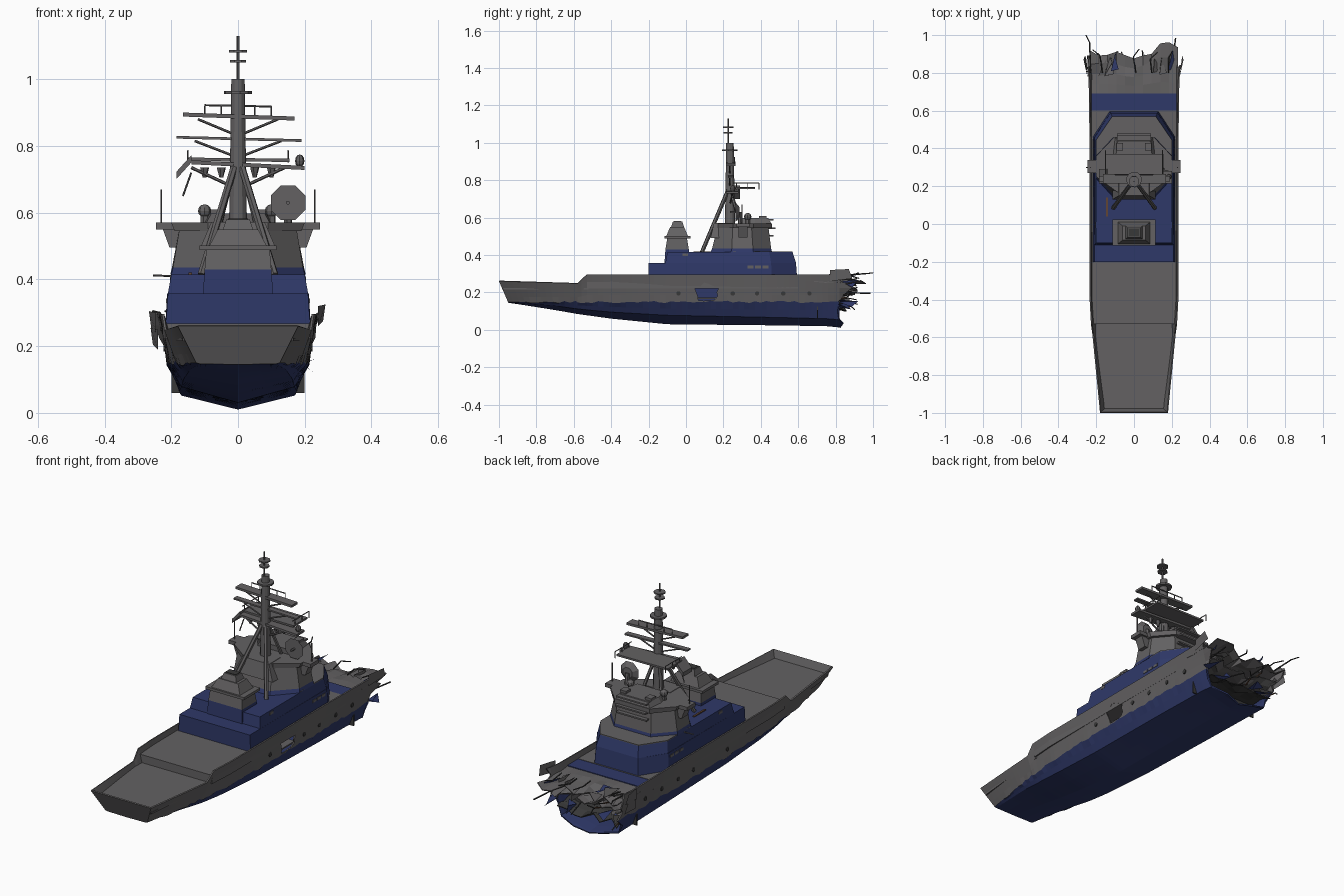
import bpy, bmesh, math, random
from mathutils import Vector

if "Cube" in bpy.data.objects:
    bpy.data.objects.remove(bpy.data.objects["Cube"])
random.seed(7)
R = random.uniform

def material(name, c):
    m = bpy.data.materials.new(name)
    m.diffuse_color = (*c, 1)
    m.use_nodes = True
    m.node_tree.nodes["Principled BSDF"].inputs["Base Color"].default_value = m.diffuse_color
    return m
GREY = material("weathered grey", (0.125, 0.12, 0.123))
BLUE = material("navy blue", (0.028, 0.04, 0.14))
DARK = material("dark interior", (0.04, 0.04, 0.04))
RUST = material("rust", (0.12, 0.06, 0.035))

def mesh(name, verts, faces, mats, rule=None, fix=True):
    me = bpy.data.meshes.new(name)
    me.from_pydata([tuple(v) for v in verts], [], faces)
    for m in mats:
        me.materials.append(m)
    if fix:
        bm = bmesh.new(); bm.from_mesh(me)
        bmesh.ops.recalc_face_normals(bm, faces=bm.faces)
        bm.to_mesh(me); bm.free()
    if rule:
        for p in me.polygons:
            p.material_index = rule(p)
    ob = bpy.data.objects.new(name, me)
    bpy.context.collection.objects.link(ob)
    return ob

def prism(name, bot, top, zb, zt, mat, top_mat=None):
    n = len(bot)
    v = [(x, y, zb) for x, y in bot] + [(x, y, zt) for x, y in top]
    f = [(i, (i+1) % n, n+(i+1) % n, n+i) for i in range(n)]
    f += [tuple(range(n))[::-1], tuple(range(n, 2*n))]
    return mesh(name, v, f, [mat, top_mat or mat], lambda p: int(p.normal.z > 0.9))

def sym(half):  # right-hand outline, mirrored to the left
    return half + [(-x, y) for x, y in reversed(half)]

def rect(x0, x1, y0, y1):
    return [(x0, y0), (x1, y0), (x1, y1), (x0, y1)]

def box(name, x0, x1, y0, y1, z0, z1, mat):
    r = rect(x0, x1, y0, y1)
    return prism(name, r, r, z0, z1, mat)

def rod(name, a, b, r, mat=GREY, n=6, r2=None):
    a, b = Vector(a), Vector(b)
    r2 = r if r2 is None else r2
    d = (b-a).normalized()
    u = d.orthogonal().normalized(); w = d.cross(u)
    ang = [2*math.pi*(i+.5)/n for i in range(n)]
    v = [p + (u*math.cos(t) + w*math.sin(t))*s for p, s in ((a, r), (b, r2)) for t in ang]
    f = [(i, (i+1) % n, n+(i+1) % n, n+i) for i in range(n)]
    f += [tuple(range(n)), tuple(range(n, 2*n))]
    return mesh(name, v, f, [mat])

def ball(name, c, r, sz=1):
    bm = bmesh.new()
    bmesh.ops.create_uvsphere(bm, u_segments=8, v_segments=6, radius=r)
    for v in bm.verts:
        v.co = Vector((v.co.x, v.co.y, v.co.z*sz)) + Vector(c)
    me = bpy.data.meshes.new(name); bm.to_mesh(me); bm.free()
    me.materials.append(GREY)
    bpy.context.collection.objects.link(bpy.data.objects.new(name, me))

# Hull: y, keel z, chine x, chine z, waterline x, gunwale x, gunwale z
KEYS = [(-.95, .145, .115, .147, .125, .18, .26), (-.7, .105, .145, .128, .17, .208, .252),
        (-.58, .085, .155, .112, .185, .221, .248), (-.53, .078, .16, .107, .19, .228, .295),
        (-.4, .06, .165, .095, .203, .235, .295), (-.1, .03, .17, .078, .212, .235, .295),
        (.4, .025, .175, .068, .214, .235, .295), (.75, .02, .175, .06, .208, .24, .295),
        (.85, .01, .17, .052, .2, .247, .3)]

def station(y):
    for a, b in zip(KEYS, KEYS[1:]):
        if y <= b[0]:
            t = (y-a[0])/(b[0]-a[0])
            return [p+(q-p)*t for p, q in zip(a, b)]
    return list(KEYS[-1])

ys = sorted({round(-.95+.03*i, 3) for i in range(61)} | {-.58, -.53})
verts = []
for y in ys:
    _, zk, xc, zc, xw, xg, zg = station(y)
    half = []
    segs = [((xg, zg), (xw, .15), 4), ((xw, .15), (xc, zc), 2), ((xc, zc), (0, zk), 2)]
    for (x0, z0), (x1, z1), n in segs:
        half += [(x0+(x1-x0)*i/n, z0+(z1-z0)*i/n) for i in range(n)]
    ring = [(-x, z, j) for j, (x, z) in enumerate(half)] + [(0, zk, 8)]
    ring += [(x, z, j) for j, (x, z) in reversed(list(enumerate(half)))]
    for x, z, j in ring:
        yy = y - .05*(z-.145)/.115*max(0, min(1, (-.6-y)/.35))
        if j == 4 and y > -.85:
            z += R(-.008, .006)                    # ragged paint line
        if y > .84:                                # torn bow edge
            yy += R(-.04, .05); x *= R(.97, 1.08) if j < 4 else 1
        verts.append((x, yy, z))
N = 17
faces = [(i*N+j, (i+1)*N+j, (i+1)*N+j+1, i*N+j+1) for i in range(len(ys)-1) for j in range(N-1)]
faces.append(tuple(range(N)))
hull = mesh("hull", verts, faces, [GREY, BLUE],
            lambda p: int(p.index < len(faces)-1 and 4 <= p.index % (N-1) < 12), fix=False)
s = hull.modifiers.new("plating", 'SOLIDIFY'); s.thickness = .007; s.offset = -1

# Blast hole in the right side
hole = [(.11+.064*math.cos(t*math.tau/14)*R(.8, 1.1), .2+.052*math.sin(t*math.tau/14)*R(.8, 1.1)) for t in range(14)]
cut = mesh("hole_cutter", [(x, y, z) for x in (.16, .3) for y, z in hole],
           [(i, (i+1) % 14, 14+(i+1) % 14, 14+i) for i in range(14)] + [tuple(range(14)), tuple(range(14, 28))], [GREY])
cut.hide_render = True
cut.hide_set(True)
b = hull.modifiers.new("hole", 'BOOLEAN'); b.object = cut; b.operation = 'DIFFERENCE'; b.solver = 'EXACT'
box("hole_inner_wall", .10, .105, 0, .22, .08, .26, BLUE)
box("hole_inner_deck", .10, .2, .02, .2, .165, .172, GREY)

# Decks
prism("stern_deck", rect(-.166, .166, -.975, -.53)[:2] + [(.21, -.52), (-.21, -.52)],
      rect(-.166, .166, -.978, -.53)[:2] + [(.212, -.52), (-.212, -.52)], .215, .225, GREY)
prism("main_deck", sym([(.216, -.53), (.225, -.4), (.225, .6)]), sym([(.218, -.53), (.227, -.4), (.227, .6)]), .222, .268, GREY)
box("fore_deck", -.225, .225, .6, .69, .255, .266, BLUE)

# Portholes
for sx in (-1, 1):
    for y in (-.04, .25, .38, .52, .66):
        rod("porthole", (sx*.214, y, .195), (sx*.2225, y, .195), .012, DARK, 8)

# Blue superstructure in two tiers
prism("lower_superstructure", sym([(.216, -.2), (.218, .46), (.13, .595)]),
      sym([(.21, -.2), (.212, .455), (.125, .588)]), .265, .358, BLUE)
prism("upper_superstructure", sym([(.21, -.11), (.21, .455), (.125, .588)]),
      sym([(.2, -.1), (.2, .445), (.115, .57)]), .358, .415, BLUE)
prism("bridge_terrace", sym([(.2, .25), (.2, .445), (.115, .57)]), sym([(.2, .25), (.2, .445), (.115, .57)]), .415, .42, GREY)
for sx in (-1, 1):
    for y in (-.02, .33, .37, .41):
        z = .40 if y < 0 else .335
        x = .2045 if y < 0 else .2155
        box("side_window", min(sx*x, sx*(x-.005)), max(sx*x, sx*(x-.005)), y, y+.03, z-.006, z+.008, GREY)
box("rusty_deck_strip", -.148, -.138, .04, .14, .415, .42, RUST)

# Aft funnel house and cap
prism("funnel_base", rect(-.105, .105, -.115, .02), rect(-.1, .1, -.11, .015), .358, .43, BLUE)
prism("funnel_house", rect(-.1, .1, -.11, .015), rect(-.095, .095, -.1, .005), .43, .49, GREY)
box("funnel_rim", -.115, .115, -.115, .025, .488, .502, GREY)
prism("funnel_cap", rect(-.085, .085, -.105, .01), rect(-.06, .06, -.085, -.01), .502, .55, GREY)
prism("funnel_top", rect(-.045, .045, -.08, -.01), rect(-.035, .035, -.07, -.02), .55, .58, GREY)
box("funnel_vent", -.03, .03, -.063, -.027, .578, .583, DARK)

# Bridge
foot = sym([(.1, .13), (.2, .24), (.203, .36), (.11, .46)])
neck = sym([(.095, .14), (.195, .245), (.198, .358), (.108, .455)])
prism("bridge_foot", foot, neck, .415, .435, BLUE)
prism("bridge_house", neck, sym([(.085, .17), (.175, .25), (.175, .35), (.1, .44)]), .435, .555, GREY)
prism("bridge_roof", sym([(.09, .17), (.19, .25), (.19, .36), (.105, .46)]),
      sym([(.09, .17), (.2, .25), (.2, .36), (.105, .46)]), .545, .57, GREY)
prism("wheelhouse_top", sym([(.095, .3), (.11, .37), (.1, .455)]), sym([(.08, .3), (.095, .37), (.085, .44)]), .57, .597, GREY)
prism("mast_house", rect(-.115, .115, .13, .25), rect(-.08, .08, .15, .25), .49, .572, GREY)
for sx in (-1, 1):
    box("bridge_wing", min(sx*.17, sx*.245), max(sx*.17, sx*.245), .27, .34, .55, .57, GREY)
    prism("wing_support", rect(sx*.17, sx*.205, .28, .33), rect(sx*.17, sx*.225, .28, .33), .495, .55, GREY)
    rod("whip_antenna", (sx*.23, .3, .57), (sx*.23, .3, .67), .003)
    rod("mast_leg", (sx*.11, .085, .415), (sx*.012, .22, .735), .011)
    rod("mast_front_leg", (sx*.055, .29, .57), (sx*.012, .24, .74), .009)
    ball("sensor_dome", (sx*.1, .33, .605), .02)
    rod("dome_stand", (sx*.1, .33, .57), (sx*.1, .33, .595), .013)
    box("roof_locker", sx*.075-.018, sx*.075+.018, .39, .43, .595, .61, GREY)
for y, z in ((.45, .5), (.46, .54), (.45, .585)):
    box("bridge_front_ledge", -.09, .09, y-.02, y+.018, z, z+.008, GREY)

# Radar dish
rod("radar_dish", (.15, .265, .63), (.15, .285, .63), .056, GREY, 8, .03)
rod("radar_stand", (.15, .29, .57), (.15, .285, .63), .012)
rod("radar_feed", (.15, .265, .63), (.15, .235, .63), .006)

# Mast with yards, rails and aerials
rod("mast", (0, .235, .55), (0, .235, 1.0), .027, GREY, 12, .02)
rod("mast_platform", (0, .235, .955), (0, .235, .965), .042, GREY, 10)
rod("mast_head", (0, .235, .965), (0, .235, 1.0), .014, GREY, 8)
rod("pole", (0, .225, .99), (0, .225, 1.13), .004)
for z, r in ((1.05, .026), (1.08, .03)):
    rod("pole_disc", (0, .225, z), (0, .225, z+.007), r, GREY, 8)

def yard(name, x0, z0, x1, z1, y0, y1, t):
    v = [(x, y, z+d) for x, z in ((x0, z0), (x1, z1)) for y in (y0, y1) for d in (0, t)]
    mesh(name, v, [(0, 1, 3, 2), (4, 5, 7, 6), (0, 1, 5, 4), (2, 3, 7, 6), (0, 2, 6, 4), (1, 3, 7, 5)], [GREY])
yard("upper_yard", -.165, .888, .17, .876, .215, .265, .012)
yard("middle_yard", -.185, .822, .19, .812, .225, .255, .008)
yard("lower_yard_left", -.185, .7, -.14, .75, .215, .29, .022)
yard("lower_yard", -.14, .745, .2, .728, .215, .28, .012)
yard("radar_platform", -.15, .755, .155, .752, .25, .37, .01)
for sx in (-1, 1):
    rod("upper_strut", (0, .235, .83), (sx*.12, .235, .88), .004)
    rod("middle_strut", (0, .235, .765), (sx*.13, .235, .815), .004)
    rod("lower_strut", (0, .235, .67), (sx*.14, .25, .735), .005)
    for x in (.05, .1):
        rod("rail_post", (sx*x, .26, .885), (sx*x, .26, .92), .0025)
        rod("hanging_aerial", (sx*x, .25, .735), (sx*x, .25, .705), .014, GREY, 6, .006)
    rod("platform_rail", (sx*.15, .25, .785), (sx*.15, .39, .785), .0025)
    for y in (.27, .33, .39):
        rod("platform_post", (sx*.15, y, .75), (sx*.15, y, .785), .0025)
rod("upper_rail", (-.1, .26, .922), (.1, .26, .918), .003)
rod("bent_wire", (-.14, .25, .72), (-.165, .25, .65), .003)
ball("yard_pod", (.185, .25, .755), .014, 1.4)
rod("side_boom", (-.2, .3, .41), (-.255, .3, .412), .003)

# Wrecked bow: bulkhead, torn decks, twisted plates and bars
box("bow_bulkhead", -.2, .2, .7, .706, .06, .255, DARK)

def torn(name, w, y0, z0, edge, amp, mat, drop=0):
    n, m = len(edge), 5
    v = []
    for k in range(m):
        for i, e in enumerate(edge):
            t = k/(m-1)
            v.append((-w+2*w*i/(n-1), y0+(e-y0)*t + (R(-.02, .02) if k == m-1 else 0),
                      z0 - drop*t + R(-amp, amp)*t))
    f = [(k*n+i, k*n+i+1, k*n+n+i+1, k*n+n+i) for k in range(m-1) for i in range(n-1)]
    ob = mesh(name, v, f, [mat])
    s = ob.modifiers.new("thick", 'SOLIDIFY'); s.thickness = .005
torn("torn_foredeck", .232, .685, .262, [.9, .905, .91, .9, .88, .87, .89, .92, .95, .945, .92], .022, GREY, .01)
torn("torn_middle_deck", .205, .7, .2, [.88, .85, .87, .82, .86, .84, .81, .87, .85], .02, GREY, .01)
torn("torn_lower_deck", .185, .7, .13, [.86, .83, .85, .81, .84, .86, .82, .85], .02, DARK, .01)
for i in range(16):
    sx = -1 if i % 2 else 1
    x, y, z = sx*R(.07, .225), R(.82, .86), R(.1, .29)
    tip = [(x+R(-.03, .03), y+R(.03, .07), z+R(-.03, .03)) for _ in range(2)]
    mesh("torn_plate", [(x-.02, y-.04, z), (x+.02, y-.03, z+R(-.03, .03))] + tip, [(0, 1, 2), (0, 2, 3)], [GREY if i % 3 else BLUE])
for i in range(12):
    x, y, z = R(-.22, .22), .8, R(.1, .29)
    mid = (x+R(-.02, .02), y+R(.06, .09), z+R(-.015, .025))
    rod("bent_bar", (x, y, z), mid, .0035, RUST if i % 3 == 0 else DARK, 5)
    rod("bent_bar_tip", mid, (mid[0]+R(-.04, .04), mid[1]+R(.02, .05), mid[2]+R(-.02, .02)), .003, DARK, 5)
rod("long_bar", (-.23, .8, .29), (-.235, .96, .3), .004, DARK, 5)
rod("long_bar_tip", (-.235, .96, .3), (-.255, 1.0, .305), .003, DARK, 5)
rod("right_bar", (.2, .82, .2), (.22, .985, .195), .004, DARK, 5)
for x, z in ((.24, .29), (-.24, .22), (-.245, .27)):
    sx = 1 if x > 0 else -1
    mesh("peeled_skin", [(x, .77, z-.03), (x, .77, z+.03), (x+sx*.022, .87, z+.035), (x+sx*.015, .89, z-.015)], [(0, 1, 2, 3)], [GREY])
